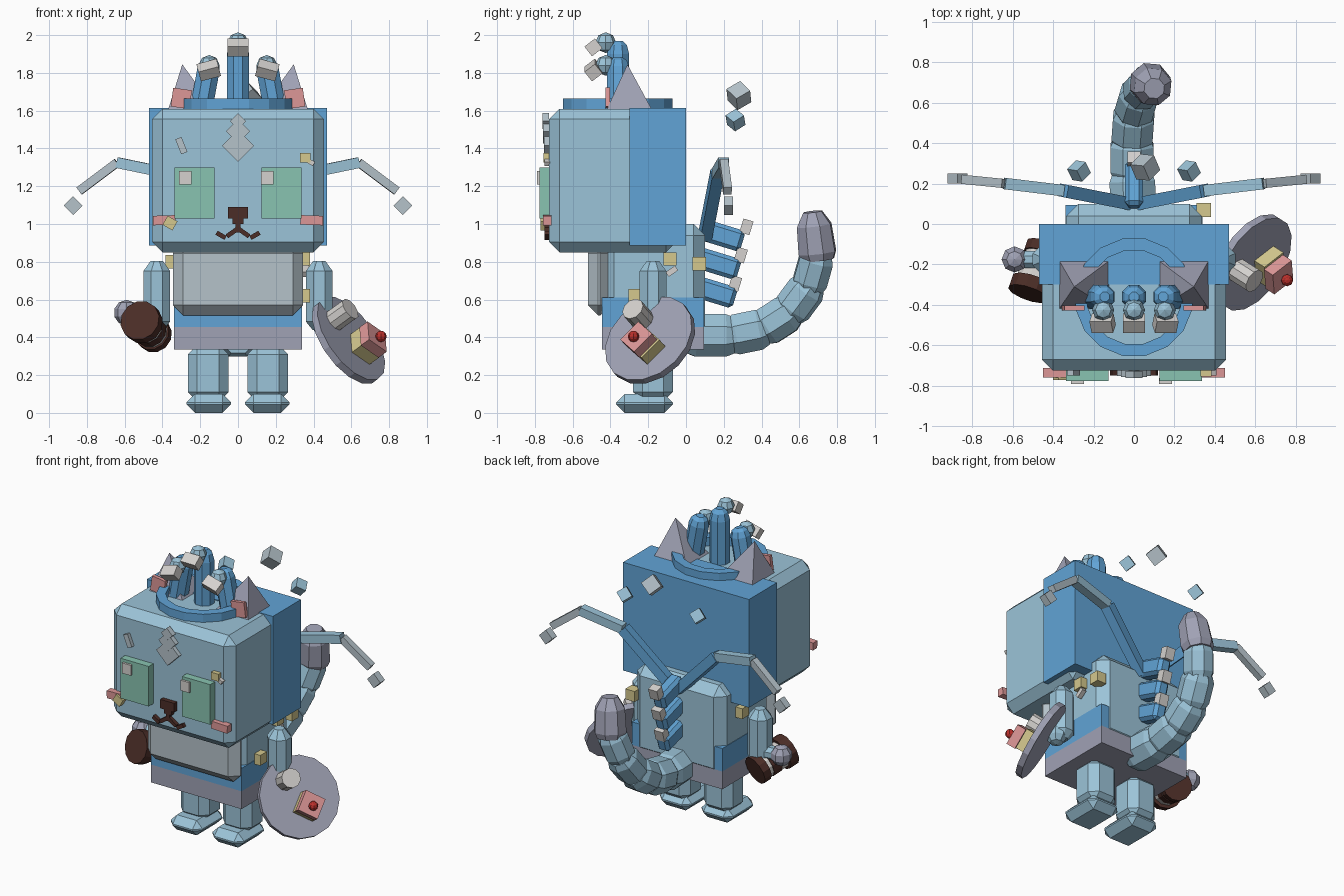
import bpy, bmesh, math
from mathutils import Vector, Matrix, Euler

if "Cube" in bpy.data.objects:
    bpy.data.objects.remove(bpy.data.objects["Cube"])

COLORS = {
    "light_blue": (0.33, 0.55, 0.69), "blue": (0.12, 0.37, 0.67),
    "pale_grey": (0.46, 0.54, 0.59), "off_white": (0.66, 0.64, 0.62),
    "slate": (0.35, 0.36, 0.46), "pink": (0.72, 0.31, 0.31),
    "green": (0.25, 0.55, 0.44), "yellow": (0.66, 0.58, 0.27),
    "brown": (0.07, 0.026, 0.02), "red": (0.5, 0.03, 0.025),
}
MATS = {}
for key, rgb in COLORS.items():
    MATS[key] = bpy.data.materials.new(key)
    MATS[key].diffuse_color = (*rgb, 1)


def finish(name, bm, mat):
    bmesh.ops.recalc_face_normals(bm, faces=bm.faces)
    me = bpy.data.meshes.new(name)
    bm.to_mesh(me)
    bm.free()
    me.materials.append(MATS[mat])
    ob = bpy.data.objects.new(name, me)
    bpy.context.collection.objects.link(ob)
    return ob


def box(name, loc, size, mat, rot=(0, 0, 0), bevel=0, basis=None):
    """Box with optional chamfer; rot in degrees or an explicit 3x3 basis."""
    bm = bmesh.new()
    bmesh.ops.create_cube(bm, size=1)
    bmesh.ops.scale(bm, vec=size, verts=bm.verts)
    if bevel:
        bmesh.ops.bevel(bm, geom=bm.edges[:], offset=bevel, segments=1, affect='EDGES', profile=0.5)
    r = basis or Euler([math.radians(a) for a in rot]).to_matrix()
    bm.transform(Matrix.Translation(loc) @ r.to_4x4())
    return finish(name, bm, mat)


def span(name, lo, hi, mat, bevel=0):
    lo, hi = Vector(lo), Vector(hi)
    return box(name, (lo + hi) / 2, hi - lo, mat, bevel=bevel)


def rod(name, p1, p2, r, mat, sides=8, profile=((0, 1), (1, 1))):
    """Faceted rod from p1 to p2; profile lists (position, radius factor)."""
    p1, p2 = Vector(p1), Vector(p2)
    q = (p2 - p1).to_track_quat('Z', 'Y')
    bm = bmesh.new()
    rings = []
    for t, f in profile:
        rings.append([bm.verts.new(p1.lerp(p2, t) + q @ Vector((
            r * f * math.cos(2 * math.pi * (i + .5) / sides),
            r * f * math.sin(2 * math.pi * (i + .5) / sides), 0))) for i in range(sides)])
    for a, b in zip(rings, rings[1:]):
        for i in range(sides):
            j = (i + 1) % sides
            bm.faces.new((a[i], a[j], b[j], b[i]))
    bm.faces.new(rings[0])
    bm.faces.new(rings[-1])
    return finish(name, bm, mat)


def ball(name, loc, r, mat, u=8, v=5):
    bm = bmesh.new()
    bmesh.ops.create_uvsphere(bm, u_segments=u, v_segments=v, radius=r)
    bm.transform(Matrix.Translation(loc))
    return finish(name, bm, mat)


CAPSULE = ((0, .5), (.12, 1), (.85, 1), (1, .45))

# Head, hood and body
span("head", (-.455, -.725, .85), (.455, -.05, 1.61), "light_blue", .055)
span("hood", (-.47, -.30, .885), (.47, 0, 1.615), "blue")
span("body", (-.335, -.44, .4), (.335, .1, 1.0), "light_blue", .06)
span("belly", (-.345, -.52, .515), (.345, -.40, .90), "pale_grey", .055)
span("shorts", (-.338, -.445, .455), (.338, .095, .61), "blue")
span("hem", (-.338, -.445, .335), (.338, .095, .455), "slate")

# Ring on top of the head
bm = bmesh.new()
N = 16
loops = []
for i in range(N):
    a = 2 * math.pi * (i + .5) / N
    loops.append([bm.verts.new((r * math.cos(a), -.362 + r * math.sin(a), z))
                  for r, z in ((.235, 1.60), (.295, 1.60), (.295, 1.665), (.235, 1.665))])
for i in range(N):
    a, b = loops[i], loops[(i + 1) % N]
    for k in range(4):
        m = (k + 1) % 4
        bm.faces.new((a[k], a[m], b[m], b[k]))
finish("head_ring", bm, "blue")

# Paired parts
for s, side in ((-1, "left"), (1, "right")):
    span(side + "_leg", (s * .158 - .108, -.28, .06), (s * .158 + .108, -.07, .36), "light_blue", .05)
    span(side + "_foot", (s * .155 - .118, -.37, 0), (s * .155 + .118, -.07, .1), "light_blue", .045)
    rod(side + "_arm", (s * .43, -.175, .44), (s * .43, -.175, .805), .077, "light_blue", 8, CAPSULE)
    # Ear: square pyramid with outward leaning tip
    bm = bmesh.new()
    base = [bm.verts.new((s * x, y, 1.605)) for x, y in ((.37, -.42), (.37, -.18), (.12, -.18), (.12, -.42))]
    tip = bm.verts.new((s * .295, -.31, 1.845))
    bm.faces.new(base)
    for i in range(4):
        bm.faces.new((base[i], base[(i + 1) % 4], tip))
    finish(side + "_ear", bm, "slate")
    box(side + "_inner_ear", (s * .3, -.415, 1.665), (.1, .025, .1), "pink", (0, -s * 8, 0))
    # Face
    span(side + "_eye", (s * .23 - .105, -.775, 1.03), (s * .23 + .105, -.7, 1.3), "green")
    box(side + "_cheek", (s * .39, -.735, 1.02), (.12, .045, .05), "pink", (0, s * 2, 0))
    box(side + "_mouth_inner", (s * .03, -.735, .955), (.07, .03, .024), "brown", (0, s * 35, 0))
    box(side + "_mouth_outer", (s * .09, -.735, .94), (.055, .03, .024), "brown", (0, -s * 30, 0))
    # Jointed whip growing from the back, ending in a small cube
    pts = [(s * .02, .1, .93), (s * .35, .165, 1.265), (s * .64, .2, 1.325), (s * .84, .22, 1.175)]
    for k, (mat, r) in enumerate((("blue", .045), ("light_blue", .04), ("pale_grey", .032))):
        rod(f"{side}_whip_{k}", pts[k], pts[k + 1], r, mat, 4)
    box(side + "_whip_cube", (s * .873, .225, 1.097), (.07, .05, .07), "pale_grey", (0, 45, 0))
    box(side + "_floating_cube", (s * .272, .262, 1.55), (.07, .07, .07), "light_blue", (35, 30, 45))

for x, tag in ((-.28, "left"), (.155, "right")):
    box(tag + "_eye_glint", (x, -.775, 1.245), (.065, .03, .07), "off_white")
box("floating_cube_top", (.055, .28, 1.68), (.09, .09, .09), "pale_grey", (35, 35, 45))

# Nose, mouth stem and forehead diamonds
span("nose", (-.052, -.755, 1.03), (.052, -.7, 1.09), "brown")
span("nose_tip", (-.028, -.75, 1.0), (.028, -.7, 1.04), "brown")
span("mouth_stem", (-.012, -.75, .955), (.012, -.7, 1.01), "brown")
for k, (z, w) in enumerate(((1.415, .12), (1.49, .09), (1.545, .06))):
    box(f"forehead_diamond_{k}", (0, -.735 - .004 * k, z), (w, .035, w), "pale_grey", (0, 45, 0))

# Small scraps stuck on face and body
box("brow_scrap", (-.3, -.735, 1.415), (.035, .03, .085), "pale_grey", (0, -22, 0))
box("temple_scrap", (.355, -.735, 1.35), (.055, .04, .05), "yellow")
box("temple_scrap_pale", (.38, -.735, 1.33), (.05, .03, .025), "off_white", (0, 30, 0))
box("cheek_scrap", (-.36, -.75, 1.005), (.06, .04, .055), "yellow", (0, 30, 0))
for k, p in enumerate(((.345, .07, .79), (.345, -.085, .815), (-.35, -.085, .8), (.345, -.27, .62))):
    box(f"side_scrap_{k}", p, (.07, .07, .07), "yellow")
box("side_scrap_pale", (.36, -.075, .75), (.03, .06, .03), "off_white", (35, 0, 0))

# Three stubby fingers on top of the head, each with knuckle and claw
for k, (xb, xt, top) in enumerate(((-.2, -.145, 1.88), (0, 0, 1.97), (.2, .145, 1.88))):
    rod(f"finger_{k}", (xb, -.36, 1.58), (xt, -.36, top), .064, "blue", 8,
        ((0, 1), (.82, 1), (.94, .8), (1, .4)))
    z = top - .01 if k == 1 else top - .04
    ball(f"knuckle_{k}", (xt * 1.05, -.425, z), .055, "light_blue", 8, 4)
    box(f"claw_{k}", (xt * 1.07, -.49, z - .025), (.11, .07, .065), "off_white", (38, (xt > 0) * 15 - (xt < 0) * 15, 0))

# Spine plates with pale tips
for k in range(3):
    y, z = .2 - .02 * k, .94 - .15 * k
    box(f"spine_plate_{k}", (0, y - .01, z), (.09, .23, .115), "blue", (-17, 0, 0), .02)
    box(f"spine_tip_{k}", (0, y + .12 - .01 * k, z + .045), (.065, .055, .075), "off_white", (-17, 0, 0))

# Tail: overlapping faceted segments with a grey tip
tail = [(0, .02, .41), (-.01, .24, .41), (-.01, .41, .445), (0, .55, .535), (.03, .65, .67), (.07, .695, .83)]
for k in range(5):
    a, b = Vector(tail[k]), Vector(tail[k + 1])
    e = (b - a) * .1
    rod(f"tail_{k}", a - e, b + e, .122 - .006 * k, "light_blue", 8, ((0, .82), (.2, 1), (.8, 1), (1, .82)))
rod("tail_tip", (.075, .7, .81), (.1, .67, 1.065), .105, "slate", 8, ((0, .85), (.15, 1), (.72, .92), (1, .5)))

# Left paw holding a banded mug
ball("left_paw", (-.59, -.175, .53), .068, "slate")
rod("left_wrist", (-.43, -.175, .52), (-.57, -.175, .53), .045, "light_blue", 8)
a, b = Vector((-.52, -.345, .49)), Vector((-.44, -.11, .41))
for k, (t0, t1, r, mat) in enumerate(((0, .25, .108, "brown"), (.25, .45, .088, "off_white"),
                                      (.45, .7, .09, "brown"), (.7, .8, .085, "off_white"), (.8, 1, .095, "brown"))):
    rod(f"mug_band_{k}", a.lerp(b, t0), a.lerp(b, t1), r, mat, 12)

# Right paw with tilted plate, cup and little cake
n = Vector((.72, -.46, .52)).normalized()
u = Vector((0, .7, -.7))
u = (u - n * u.dot(n)).normalized()
tilt = Matrix((u, n.cross(u), n)).transposed()
c = Vector((.585, -.19, .385))
ball("right_paw", (.46, -.19, .47), .07, "light_blue")
rod("plate", c - n * .02, c + n * .02, .26, "slate", 16)
cup = Vector((.545, -.25, .515))
rod("cup", cup - n * .07, cup + n * .07, .062, "off_white", 10)
box("cake_base", (.665, -.205, .35), (.135, .135, .085), "yellow", basis=tilt)
box("cake_icing", (.715, -.25, .388), (.135, .135, .06), "pink", basis=tilt)
ball("cherry", (.757, -.278, .405), .03, "red", 8, 6)

for m in bpy.data.materials:
    if m.users and not m.is_grease_pencil:
        m.use_nodes = True
        m.node_tree.nodes["Principled BSDF"].inputs["Base Color"].default_value = m.diffuse_color
